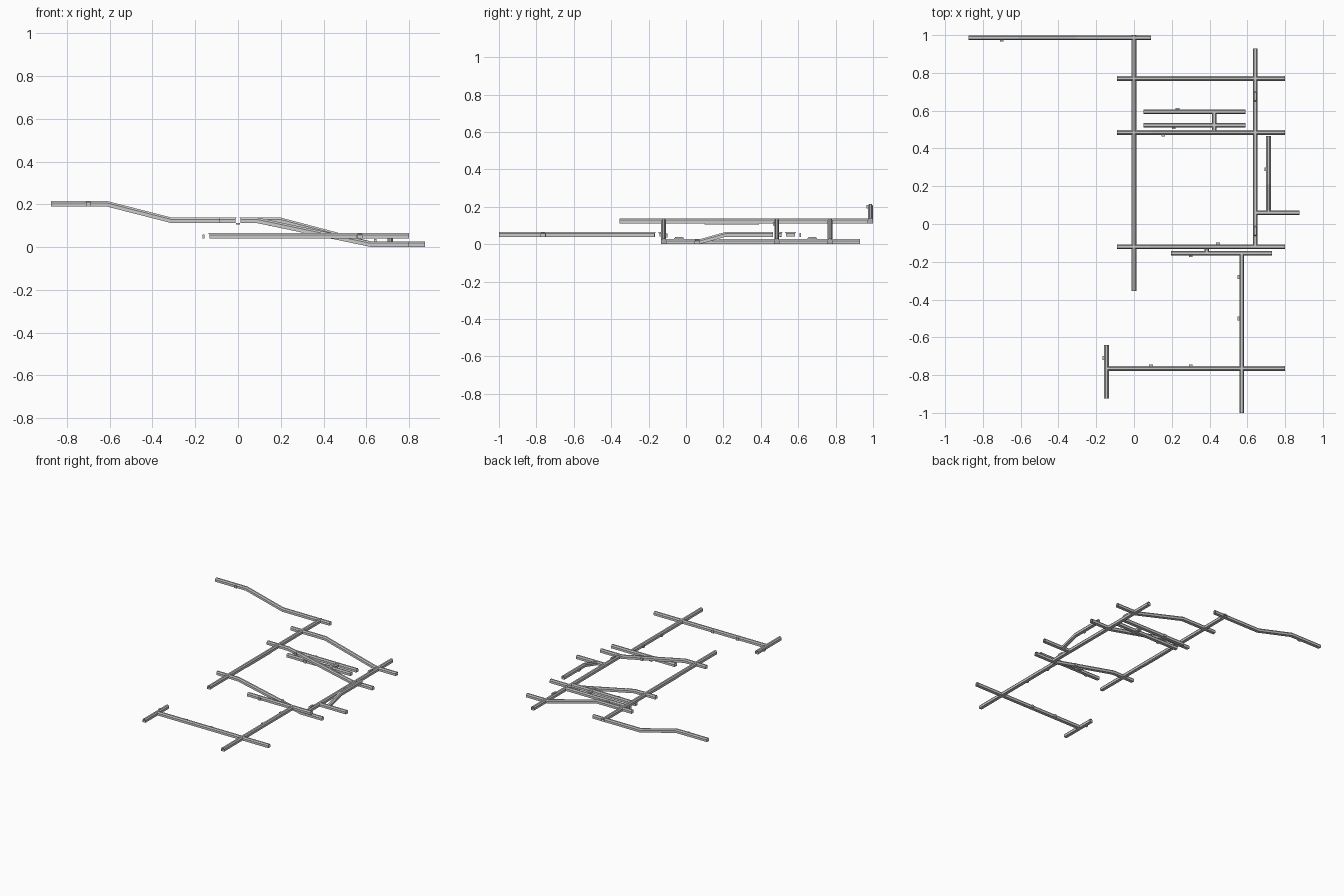
import bpy, bmesh
from mathutils import Vector

if "Cube" in bpy.data.objects:
    bpy.data.objects.remove(bpy.data.objects["Cube"])

W, H = 0.0125, 0.026          # half width and height of a tunnel
PROFILE = [(-W, 0), (W, 0), (W, 0.017), (0.006, H), (-0.006, H), (-W, 0.017)]
LOW, MID, HIGH, TOP = 0.001, 0.039, 0.112, 0.19   # floor levels


def finish(bm, name):
    bmesh.ops.recalc_face_normals(bm, faces=bm.faces)
    me = bpy.data.meshes.new(name)
    bm.to_mesh(me)
    bm.free()
    ob = bpy.data.objects.new(name, me)
    bpy.context.collection.objects.link(ob)
    return ob


def tunnel(name, axis, across, stations, profile=PROFILE):
    """Sweep the profile along x or y through (position, floor level) stations."""
    bm = bmesh.new()
    rings = []
    for t, z in stations:
        rings.append([bm.verts.new((t, across + u, z + v) if axis == 'x' else (across + u, t, z + v))
                      for u, v in profile])
    n = len(profile)
    for a, b in zip(rings, rings[1:]):
        for i in range(n):
            bm.faces.new((a[i], a[(i + 1) % n], b[(i + 1) % n], b[i]))
    bm.faces.new(rings[0])
    bm.faces.new(rings[-1])
    return finish(bm, name)


def flat(a, b, z):
    return [(a, z), (b, z)]


def ramp(start):
    return [(-0.09, HIGH), (start, HIGH), (0.62, LOW), (0.80, LOW)]


# name, axis, cross position, stations, open at start, open at end
LAYOUT = [
    ("main_tunnel", 'y', 0.0, flat(-0.355, 1.0, HIGH), 1, 1),
    ("upper_ramp", 'x', 0.986, [(-0.875, TOP), (-0.615, TOP), (-0.31, HIGH), (0.09, HIGH)], 1, 1),
    ("back_ramp", 'x', 0.77, ramp(0.20), 1, 1),
    ("middle_ramp", 'x', 0.485, ramp(0.09), 1, 1),
    ("front_ramp", 'x', -0.12, ramp(0.09), 1, 1),
    ("lower_tunnel", 'y', 0.642, flat(-0.12, 0.93, LOW), 0, 1),
    ("side_stub", 'x', 0.06, flat(0.642, 0.875, LOW), 0, 1),
    ("side_ramp", 'y', 0.712, [(0.06, LOW), (0.075, LOW), (0.21, MID), (0.465, MID)], 0, 1),
    ("platform_back", 'x', 0.594, flat(0.05, 0.59, MID), 1, 1),
    ("platform_middle", 'x', 0.523, flat(0.05, 0.59, MID), 1, 1),
    ("platform_link", 'y', 0.425, flat(0.485, 0.594, MID + 0.001), 0, 0),
    ("platform_front", 'x', -0.155, flat(0.195, 0.73, MID), 1, 1),
    ("front_link", 'y', 0.385, flat(-0.155, -0.12, MID + 0.001), 0, 0),
    ("south_tunnel", 'y', 0.57, flat(-1.0, -0.155, MID), 1, 0),
    ("south_cross", 'x', -0.765, flat(-0.145, 0.80, MID), 0, 1),
    ("west_end", 'y', -0.145, flat(-0.925, -0.64, MID), 1, 1),
]

# Build every tunnel and merge them so the junctions are open inside
network, ends = None, []
for name, axis, across, st, open_a, open_b in LAYOUT:
    ob = tunnel(name, axis, across, st)
    for is_open, (t, z) in ((open_a, st[0]), (open_b, st[-1])):
        if is_open:
            p = (t, across, z + H / 2) if axis == 'x' else (across, t, z + H / 2)
            ends.append((0 if axis == 'x' else 1, Vector(p)))
    if network is None:
        network = ob
        network.name = "tunnel_network"
        continue
    mod = network.modifiers.new("join", 'BOOLEAN')
    mod.operation, mod.solver, mod.object = 'UNION', 'EXACT', ob
    dg = bpy.context.evaluated_depsgraph_get()
    merged = bpy.data.meshes.new_from_object(network.evaluated_get(dg))
    network.modifiers.clear()
    network.data = merged
    bpy.data.objects.remove(ob)

# Open the free tunnel mouths
bm = bmesh.new()
bm.from_mesh(network.data)
caps = [f for f in bm.faces
        if any(all(abs(v.co[k] - p[k]) < 1e-4 and (v.co - p).length < 0.03 for v in f.verts)
               for k, p in ends)]
bmesh.ops.delete(bm, geom=caps, context='FACES')
bm.to_mesh(network.data)
bm.free()

# Small doorway alcoves on the tunnel walls: wall axis, along, across, floor, side
ALCOVES = [
    ('x', -0.70, 0.986, TOP, -1), ('x', 0.23, 0.594, MID, 1), ('x', 0.21, 0.523, MID, -1),
    ('x', 0.155, 0.485, 0.099, -1), ('x', 0.445, -0.12, 0.037, 1), ('x', 0.30, -0.155, MID, -1),
    ('x', 0.09, -0.765, MID, 1), ('x', 0.30, -0.765, MID, 1), ('y', -0.28, 0.57, MID, -1),
    ('y', -0.50, 0.57, MID, -1), ('y', -0.71, -0.145, MID, -1), ('y', 0.29, 0.712, MID, -1),
]
for axis, along, across, z, side in ALCOVES:
    edge = sorted((side * W * 0.95, side * 0.021))
    prof = [(edge[0], 0), (edge[1], 0), (edge[1], 0.02), (edge[0], 0.02)]
    tunnel("doorway_alcove", axis, across, flat(along - 0.01, along + 0.01, z), prof)

# Raised roof vents over the lower tunnel
for y in (-0.037, 0.675):
    bm = bmesh.new()
    bmesh.ops.create_cube(bm, size=1)
    for v in bm.verts:
        up = v.co.z > 0
        v.co = (0.642 + v.co.x * 0.012, y + v.co.y * (0.04 if up else 0.056), LOW + (0.037 if up else H - 0.001))
    finish(bm, "roof_vent")

# Shallow trench beneath the main tunnel
trench = [(-0.008, 0), (0.008, 0), (0.010, 0.007), (-0.010, 0.007)]
tunnel("floor_trench", 'y', 0.0, flat(0.10, 0.39, HIGH - 0.006), trench)
